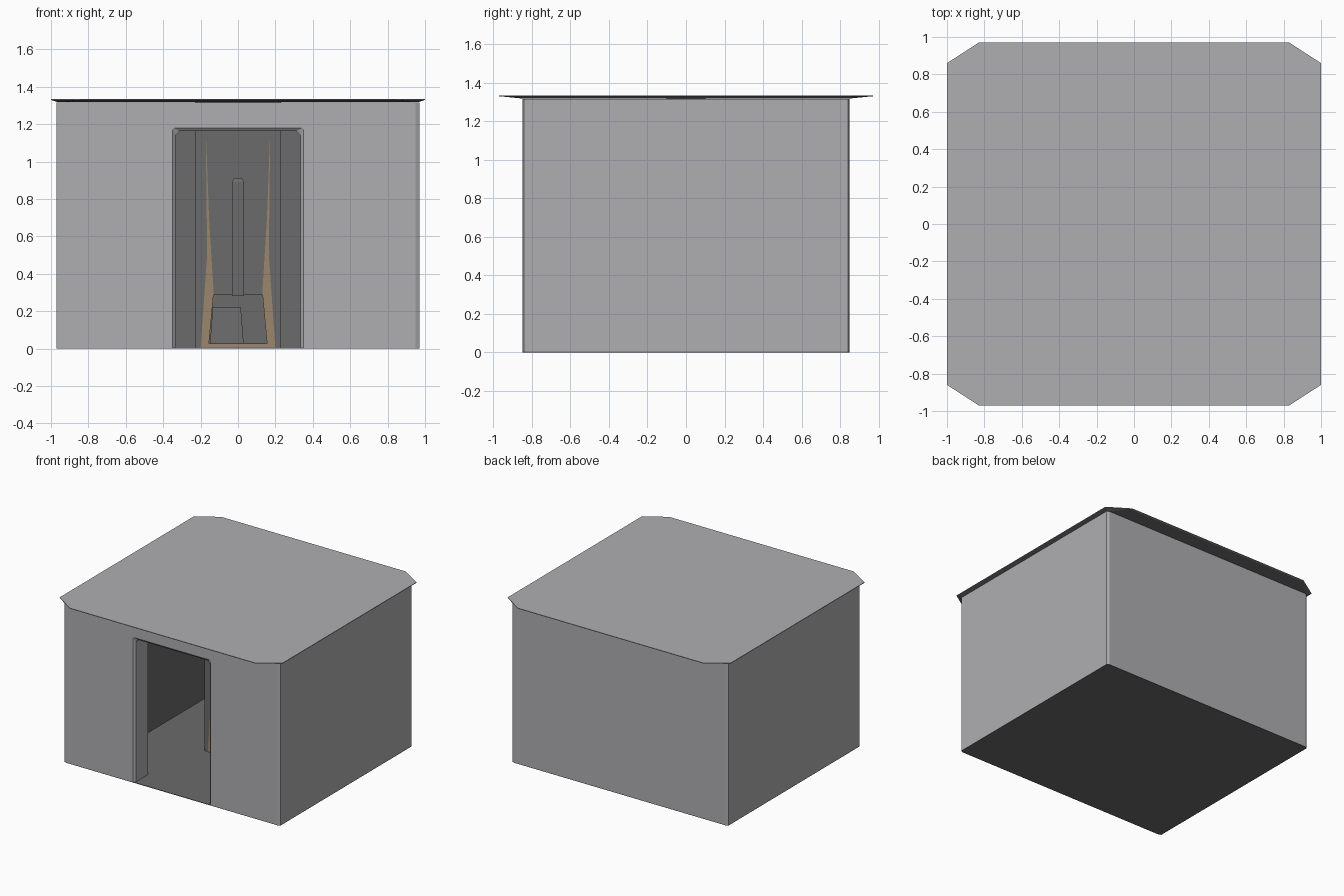
import bpy, bmesh

if "Cube" in bpy.data.objects:
    bpy.data.objects.remove(bpy.data.objects["Cube"])


def material(name, r, g, b):
    mat = bpy.data.materials.new(name)
    mat.diffuse_color = (r, g, b, 1)
    mat.use_nodes = True
    mat.node_tree.nodes["Principled BSDF"].inputs["Base Color"].default_value = mat.diffuse_color
    return mat


STONE = material("stone", 0.43, 0.43, 0.45)
DARK = material("dark_stone", 0.145, 0.145, 0.145)
TIMBER = material("timber", 0.33, 0.24, 0.15)


def loft(name, rings, mat=None):
    """Closed solid skinned between rings that have equal point counts."""
    bm = bmesh.new()
    loops = [[bm.verts.new(p) for p in ring] for ring in rings]
    n = len(loops[0])
    for a, b in zip(loops, loops[1:]):
        for i in range(n):
            j = (i + 1) % n
            bm.faces.new((a[i], a[j], b[j], b[i]))
    bm.faces.new(loops[0])
    bm.faces.new(loops[-1])
    bmesh.ops.recalc_face_normals(bm, faces=bm.faces)
    mesh = bpy.data.meshes.new(name)
    bm.to_mesh(mesh)
    bm.free()
    if mat:
        mesh.materials.append(mat)
    obj = bpy.data.objects.new(name, mesh)
    bpy.context.collection.objects.link(obj)
    return obj


def octagon(x, y, cx, cy, z):
    return [(x, -y + cy, z), (x, y - cy, z), (x - cx, y, z), (-x + cx, y, z),
            (-x, y - cy, z), (-x, -y + cy, z), (-x + cx, -y, z), (x - cx, -y, z)]


def rect(x, y0, y1, z):
    return [(-x, y0, z), (x, y0, z), (x, y1, z), (-x, y1, z)]


def arch(w, z0, z1, c, y):
    """Door-shaped outline with clipped top corners."""
    return [(-w, y, z0), (w, y, z0), (w, y, z1 - c), (w - c, y, z1),
            (c - w, y, z1), (-w, y, z1 - c)]


def cut(target, cutter):
    mod = target.modifiers.new("cut", 'BOOLEAN')
    mod.operation, mod.solver, mod.object = 'DIFFERENCE', 'EXACT', cutter
    bpy.context.view_layer.objects.active = target
    bpy.ops.object.modifier_apply(modifier=mod.name)
    bpy.data.objects.remove(cutter)


# Walls: chamfered block hollowed into one room, open to the roof
walls = loft("walls", [octagon(0.97, 0.85, 0.02, 0.01, z) for z in (0.004, 1.315)], STONE)
cut(walls, loft("room_cutter", [rect(0.75, -0.68, 0.64, z) for z in (-0.1, 1.5)]))

# Doorway with a flared outer edge
cut(walls, loft("door_cutter", [arch(0.352, -0.1, 1.182, 0.005, -0.852),
                                arch(0.333, -0.1, 1.162, 0.02, -0.835),
                                arch(0.333, -0.1, 1.162, 0.02, -0.6)]))

# Dark inner faces of the room
walls.data.materials.append(DARK)
for face in walls.data.polygons:
    xs, ys = zip(*[walls.data.vertices[v].co.xy for v in face.vertices])
    if max(map(abs, xs)) < 0.76 and min(ys) > -0.69 and max(ys) < 0.65:
        face.material_index = 1
    else:
        face.material_index = 0

# Dark base plate that is also the floor
loft("floor", [octagon(0.97, 0.85, 0.02, 0.01, z) for z in (0, 0.004)], DARK)

# Thin roof slab with clipped corners and a darker tapered underside
loft("roof", [octagon(1.0, 0.97, 0.17, 0.11, z) for z in (1.328, 1.333)], STONE)
loft("roof_underside", [octagon(0.965, 0.855, 0.02, 0.01, 1.318),
                        octagon(0.998, 0.968, 0.17, 0.11, 1.329)], DARK)

# Central chimney block with a hearth opening
chimney = loft("chimney", [rect(0.23, -0.10, 0.10, z) for z in (0.002, 1.32)], DARK)
cut(chimney, loft("hearth_cutter", [arch(0.155, 0.03, 0.29, 0.03, y)
                                    for y in (-0.2, 0.05)], DARK))

# Block inside the hearth and the flue strip above it
loft("hearth_block", [rect(0.09, -0.07, 0.04, 0.03),
                      rect(0.075, -0.05, 0.04, 0.22)], DARK).location.x = -0.06
loft("flue", [rect(0.032, -0.125, -0.09, 0.28), rect(0.032, -0.125, -0.09, 0.89),
              rect(0.024, -0.115, -0.09, 0.91)], DARK)

# Timber trim on the chimney front: tapered uprights and a sill
for side, label in ((-1, "left"), (1, "right")):
    loft(label + "_upright",
         [[(side * x, y, z) for x, z in ((0.172, 1.17), (0.155, 0.7), (0.13, 0.3),
                                         (0.155, 0.03), (0.2, 0.0), (0.165, 0.5))]
          for y in (-0.104, -0.098)], TIMBER)
loft("hearth_sill", [rect(0.19, -0.104, -0.098, z) for z in (0.005, 0.025)], TIMBER)
